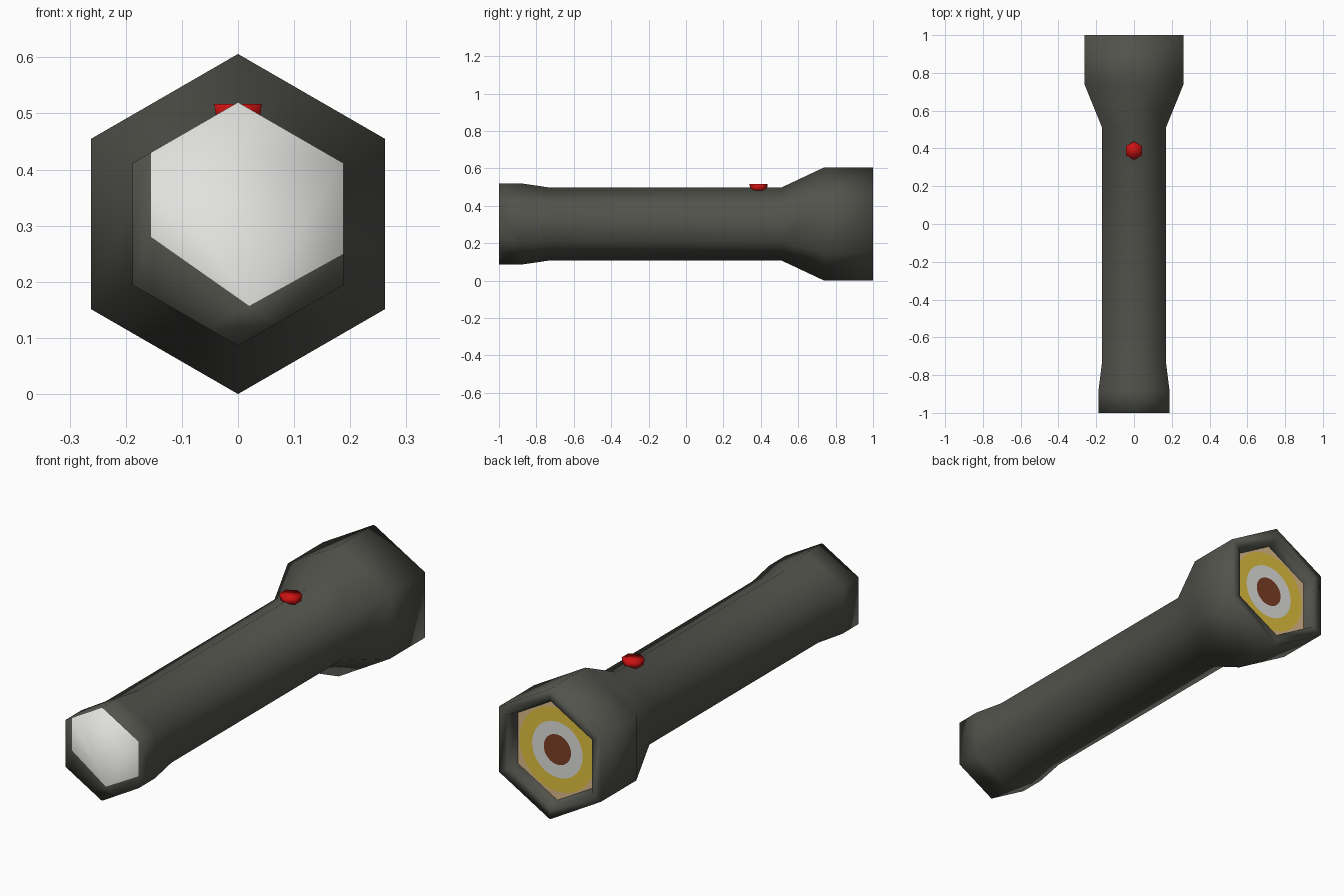
import bpy, bmesh, math
from mathutils import Vector

if "Cube" in bpy.data.objects:
    bpy.data.objects.remove(bpy.data.objects["Cube"])

CZ = 0.303  # height of the torch axis


def material(name, r, g, b):
    m = bpy.data.materials.new(name)
    m.diffuse_color = (r, g, b, 1)
    m.use_nodes = True
    m.node_tree.nodes["Principled BSDF"].inputs["Base Color"].default_value = m.diffuse_color
    return m


GREY = material("dark grey", 0.085, 0.085, 0.073)
WHITE = material("off white", 0.75, 0.75, 0.73)
RED = material("red", 0.62, 0.006, 0.006)
YELLOW = material("yellow", 0.76, 0.54, 0.05)
TAN = material("tan", 0.72, 0.50, 0.26)
BROWN = material("brown", 0.20, 0.05, 0.018)


def finish(bm, name, mats, smooth=True):
    me = bpy.data.meshes.new(name)
    for f in bm.faces:
        f.smooth = smooth
    bm.to_mesh(me)
    bm.free()
    for m in mats:
        me.materials.append(m)
    ob = bpy.data.objects.new(name, me)
    bpy.context.collection.objects.link(ob)
    return ob


def bridge(bm, a, b, mat=0):
    n = len(a)
    for i in range(n):
        f = bm.faces.new((a[i], a[(i + 1) % n], b[(i + 1) % n], b[i]))
        f.material_index = mat


def hex_ring(bm, r, y):
    return [bm.verts.new((r * math.cos(a), y, CZ + r * math.sin(a)))
            for a in (math.radians(90 + 60 * k) for k in range(6))]


# Body: six-sided tube from tail to head, with recessed rim
LENS_R, LENS_Y = 0.235, 0.945
profile = [(0.217, -1), (0.217, -0.88), (0.195, -0.73), (0.195, 0.51),
           (0.303, 0.74), (0.303, 1), (0.25, 1), (LENS_R, LENS_Y)]
bm = bmesh.new()
rings = [hex_ring(bm, r, y) for r, y in profile]
for a, b in zip(rings, rings[1:]):
    bridge(bm, a, b)
bm.faces.new(rings[0])
bmesh.ops.recalc_face_normals(bm, faces=bm.faces[:])
# the open head end can mislead the normals: tail must face -y
tail = [f for f in bm.faces if len(f.verts) == 6][0]
if tail.normal.y > 0:
    bmesh.ops.reverse_faces(bm, faces=bm.faces[:])

# Tail patch: cut the end face along three lines, white inside them
cuts = [((-0.155, 0.28), (-1, 0)),
        ((-0.155, 0.28), (-0.123, -0.175)),
        ((0.02, 0.157), (0.093, -0.168))]
cuts = [(Vector((p[0], -1, p[1])), Vector((n[0], 0, n[1])).normalized())
        for p, n in cuts]


def on_tail(f):
    return all(v.co.y < -0.999 for v in f.verts)


for p, n in cuts:
    caps = [f for f in bm.faces if on_tail(f)]
    geom = caps + list({e for f in caps for e in f.edges}) \
        + list({v for f in caps for v in f.verts})
    bmesh.ops.bisect_plane(bm, geom=geom, plane_co=p, plane_no=n)
for f in bm.faces:
    if on_tail(f):
        c = f.calc_center_median()
        f.material_index = int(all((c - p).dot(n) < 0 for p, n in cuts))
finish(bm, "torch_body", [GREY, WHITE])

# Lens: concentric colour rings inside a hexagon
bm = bmesh.new()
N = 36


def lens_ring(r=None):
    out = []
    for k in range(N):
        a = 2 * math.pi * k / N
        # distance to the hexagon edge (flats face +-x)
        edge = LENS_R * math.cos(math.pi / 6) / math.cos(
            (a + math.pi / 6) % (math.pi / 3) - math.pi / 6)
        d = r or edge
        out.append(bm.verts.new((-d * math.cos(a), LENS_Y, CZ + d * math.sin(a))))
    return out


loops = [lens_ring(r) for r in (0.07, 0.13, 0.195, None)]
bm.faces.new(loops[0])
for i in range(3):
    bridge(bm, loops[i + 1], loops[i], i + 1)
for f in bm.faces:
    f.normal_update()
    if f.normal.y < 0:
        f.normal_flip()
finish(bm, "lens", [BROWN, WHITE, YELLOW, TAN], False)

# Switch button: small six-sided stud with a flat top
bm = bmesh.new()
studs = [[bm.verts.new((r * math.cos(a), 0.388 + r * math.sin(a), z))
          for a in (math.radians(90 + 60 * k) for k in range(6))]
         for r, z in ((0.022, 0.474), (0.044, 0.488), (0.049, 0.517))]
for a, b in zip(studs, studs[1:]):
    bridge(bm, a, b)
bm.faces.new(studs[0])
bm.faces.new(studs[-1])
bmesh.ops.recalc_face_normals(bm, faces=bm.faces[:])
finish(bm, "switch_button", [RED])
